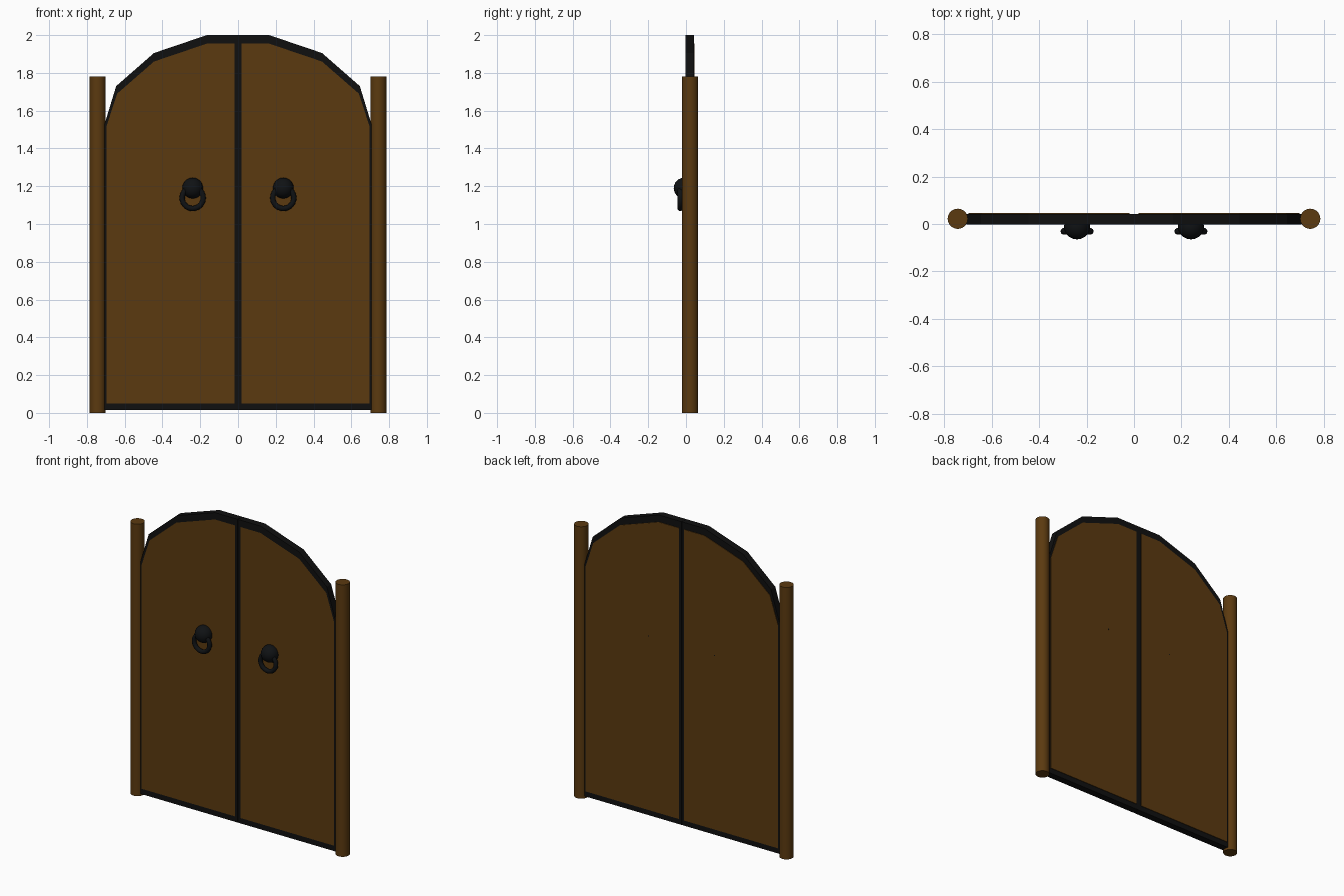
import bpy, bmesh, math
from mathutils import Matrix

cube = bpy.data.objects.get("Cube")
if cube:
    bpy.data.objects.remove(cube, do_unlink=True)


def material(name, rgb, rough):
    m = bpy.data.materials.new(name)
    m.use_nodes = True
    m.diffuse_color = (*rgb, 1)
    node = m.node_tree.nodes["Principled BSDF"]
    node.inputs["Base Color"].default_value = (*rgb, 1)
    node.inputs["Roughness"].default_value = rough
    return m


wood = material("brown wood", (0.105, 0.042, 0.005), 0.8)
iron = material("black iron", (0.005, 0.005, 0.005), 0.6)
fitting = material("dark handle metal", (0.005, 0.006, 0.007), 0.6)


def finish(bm, name, mat):
    bmesh.ops.recalc_face_normals(bm, faces=bm.faces)
    mesh = bpy.data.meshes.new(name)
    bm.to_mesh(mesh)
    bm.free()
    mesh.materials.append(mat)
    obj = bpy.data.objects.new(name, mesh)
    bpy.context.collection.objects.link(obj)
    return obj


def smooth(obj):
    bpy.ops.object.select_all(action="DESELECT")
    obj.select_set(True)
    bpy.context.view_layer.objects.active = obj
    bpy.ops.object.shade_smooth_by_angle(angle=math.radians(40))


def slab(name, outline, y0, y1, mat):
    """Solid plate from an x, z outline."""
    bm = bmesh.new()
    face = bm.faces.new([bm.verts.new((x, y0, z)) for x, z in outline])
    new = bmesh.ops.extrude_face_region(bm, geom=[face])["geom"]
    moved = [v for v in new if isinstance(v, bmesh.types.BMVert)]
    bmesh.ops.translate(bm, verts=moved, vec=(0, y1 - y0, 0))
    return finish(bm, name, mat)


def border(name, outer, inner, y0, y1, mat):
    """Closed frame between two x, z outlines of equal length."""
    bm = bmesh.new()
    rings = [[bm.verts.new((x, y, z)) for x, z in line]
             for line, y in ((outer, y0), (inner, y0), (inner, y1), (outer, y1))]
    n = len(outer)
    for a, b in zip(rings, rings[1:] + rings[:1]):
        for i in range(n):
            j = (i + 1) % n
            bm.faces.new((a[i], a[j], b[j], b[i]))
    return finish(bm, name, mat)


def cylinder(name, radius, depth, sides, matrix, mat):
    bm = bmesh.new()
    bmesh.ops.create_cone(bm, cap_ends=True, segments=sides, radius1=radius,
                          radius2=radius, depth=depth, matrix=matrix)
    obj = finish(bm, name, mat)
    smooth(obj)


# Outlines of one leaf, metal rim outside and planks inside
rim = [(0.001, 0.015), (0.001, 2), (0.165, 2), (0.445, 1.905),
       (0.645, 1.73), (0.706, 1.53), (0.706, 0.015)]
planks = [(0.019, 0.05), (0.019, 1.955), (0.165, 1.955), (0.445, 1.86),
          (0.64, 1.69), (0.697, 1.515), (0.697, 0.05)]
upright = Matrix.Rotation(math.pi / 2, 4, "X")

for side, s in (("left", 1), ("right", -1)):
    # Door leaf
    border(side + "_door_frame", [(s * x, z) for x, z in rim],
           [(s * x, z) for x, z in planks], -0.002, 0.043, iron)
    slab(side + "_door_panel", [(s * x, z) for x, z in planks], -0.002, 0.046, wood)

    # Round post
    cylinder(side + "_post", 0.0425, 1.78, 32,
             Matrix.Translation((s * 0.743, 0.022, 0.89)), wood)

    # Knob with a thin spindle through the door
    bm = bmesh.new()
    bmesh.ops.create_uvsphere(bm, u_segments=20, v_segments=12, radius=0.055,
                              matrix=Matrix.Translation((s * 0.24, -0.01, 1.19)))
    bmesh.ops.bisect_plane(bm, geom=bm.verts[:] + bm.edges[:] + bm.faces[:],
                           plane_co=(0, 0, 0), plane_no=(0, 1, 0), clear_outer=True)
    bmesh.ops.holes_fill(bm, edges=[e for e in bm.edges if e.is_boundary])
    smooth(finish(bm, side + "_knob", fitting))
    cylinder(side + "_spindle", 0.004, 0.05, 8,
             Matrix.Translation((s * 0.24, 0.022, 1.19)) @ upright, fitting)

    # Pull ring
    bpy.ops.mesh.primitive_torus_add(
        major_radius=0.056, minor_radius=0.014, major_segments=24, minor_segments=10,
        location=(s * 0.24, -0.031, 1.138), rotation=(math.pi / 2, 0, 0))
    ring = bpy.context.object
    ring.name = side + "_pull_ring"
    ring.data.materials.append(fitting)
    smooth(ring)
